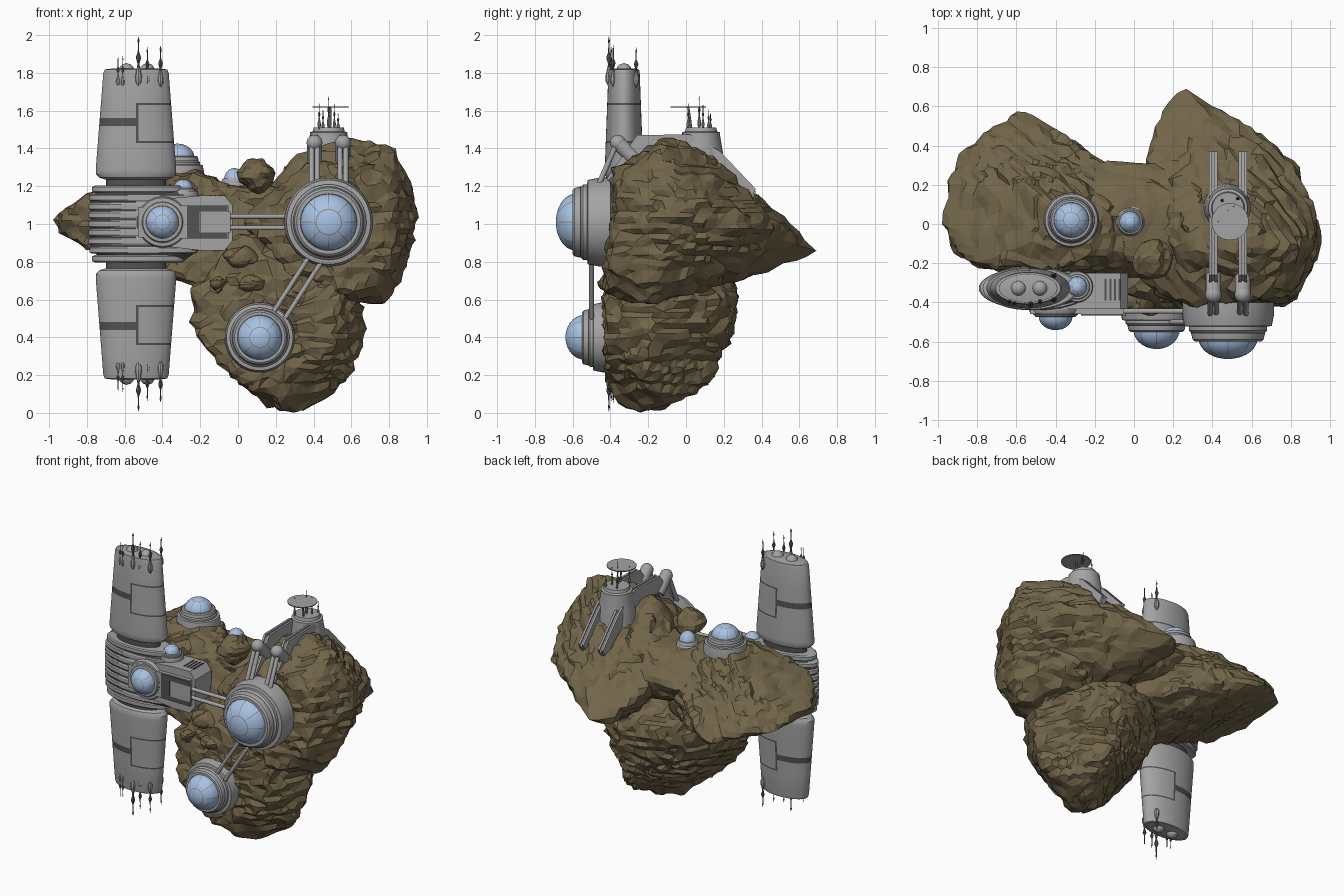
import bpy, bmesh, math, random
from mathutils import Vector, Matrix, noise
from mathutils.bvhtree import BVHTree

if "Cube" in bpy.data.objects:
    bpy.data.objects.remove(bpy.data.objects["Cube"])

random.seed(4)

def mat(name, r, g, b):
    m = bpy.data.materials.new(name)
    m.diffuse_color = (r, g, b, 1)
    m.use_nodes = True
    m.node_tree.nodes["Principled BSDF"].inputs["Base Color"].default_value = m.diffuse_color
    return m

ROCK = mat("brown_rock", .168, .13, .067)
GREY = mat("hull_grey", .37, .37, .37)
DARK = mat("dark_grey", .085, .085, .085)
MAST = mat("mast_grey", .12, .12, .12)
GLASS = mat("blue_glass", .39, .54, .78)
FRAME = mat("window_frame", .3, .26, .21)

def finish(name, bm, mats, smooth=True):
    bmesh.ops.remove_doubles(bm, verts=bm.verts, dist=1e-5)
    bmesh.ops.recalc_face_normals(bm, faces=bm.faces)
    me = bpy.data.meshes.new(name)
    bm.to_mesh(me)
    bm.free()
    for m in mats:
        me.materials.append(m)
    if smooth:
        me.shade_smooth()
        me.set_sharp_from_angle(angle=math.radians(32))
    ob = bpy.data.objects.new(name, me)
    bpy.context.collection.objects.link(ob)
    return ob

def lathe(name, prof, loc, mats, rule=None, angles=40, sx=1, sy=1, front=False, flip=False):
    """Turned part; front=True points it at -y, flip=True mirrors it about z = 1."""
    if isinstance(angles, int):
        angles = [2 * math.pi * k / angles for k in range(angles)]
    bm, n, rings = bmesh.new(), len(angles), []
    for r, z in prof:
        ring = []
        for a in angles:
            x, y = r * sx * math.cos(a), r * sy * math.sin(a)
            p = Vector(loc) + (Vector((x, -z, y)) if front else Vector((x, y, z)))
            if flip:
                p.z = 2 - p.z
            ring.append(bm.verts.new(p))
        rings.append(ring)
    for i in range(len(prof) - 1):
        for j in range(n):
            k = (j + 1) % n
            f = bm.faces.new((rings[i][j], rings[i][k], rings[i + 1][k], rings[i + 1][j]))
            f.material_index = rule(i, j) if rule else 0
    for end in (0, -1):
        if prof[end][0] > 0:
            bm.faces.new(rings[end])
    return finish(name, bm, mats)

def prism(name, pts, a, b, m, axis='y'):
    """Outline (x,z) pushed along y, or (y,z) pushed along x."""
    bm = bmesh.new()
    v = [[bm.verts.new((p, t, q) if axis == 'y' else (t, p, q)) for p, q in pts] for t in (a, b)]
    n = len(pts)
    for i in range(n):
        k = (i + 1) % n
        bm.faces.new((v[0][i], v[0][k], v[1][k], v[1][i]))
    bm.faces.new(v[0])
    bm.faces.new(v[1])
    return finish(name, bm, [m], False)

def box(name, x0, x1, y0, y1, z0, z1, m):
    return prism(name, [(x0, z0), (x1, z0), (x1, z1), (x0, z1)], y0, y1, m)

def tube(name, p, q, r, m):
    p, q = Vector(p), Vector(q)
    d = q - p
    bm = bmesh.new()
    mx = Matrix.Translation((p + q) / 2) @ d.to_track_quat('Z', 'Y').to_matrix().to_4x4()
    bmesh.ops.create_cone(bm, cap_ends=True, segments=16, radius1=r, radius2=r, depth=d.length, matrix=mx)
    return finish(name, bm, [m])

def rock(name, pts, sub=5, amp=1.0, ratio=.5):
    """Hull of a few points, resampled, softened and roughened into crags."""
    hull = bmesh.new()
    pts = [Vector(p) for p in pts]
    for p in pts:
        hull.verts.new(p)
    bmesh.ops.convex_hull(hull, input=hull.verts)
    tree = BVHTree.FromBMesh(hull)
    c = sum(pts, Vector()) / len(pts)
    bm = bmesh.new()
    bmesh.ops.create_icosphere(bm, subdivisions=sub, radius=1)
    for v in bm.verts:
        hit = tree.ray_cast(c, v.co.normalized())[0]
        v.co = hit if hit else c + v.co * .1
    hull.free()
    bmesh.ops.smooth_vert(bm, verts=bm.verts, factor=.5, use_axis_x=True, use_axis_y=True, use_axis_z=True)
    for v in bm.verts:
        p = v.co.copy()
        q = Vector((p.x + p.z * .6, p.y * .6 + p.x * .2, p.z * 1.7 - p.x * .6))
        d = noise.voronoi(q * 7)[0]
        saw = (q.z * 9 + 1.5 * noise.noise(q * 3)) % 1
        h = .02 * noise.noise(q * 4) + .03 * (d[1] - d[0]) + .018 * saw + .02 * noise.noise(q * 13) - .005
        v.co = p + (p - c).normalized() * h * amp
        v.co.z = max(v.co.z, .005)
    ob = finish(name, bm, [ROCK], False)
    mod = ob.modifiers.new("facets", 'DECIMATE')
    mod.ratio = ratio
    return ob

# Asteroid lobes and the saddle joining them
rock("asteroid_right_lobe", [
    (.3, -.42, 1.2), (.6, -.38, 1.3), (.82, -.37, 1.15), (.82, -.4, .8), (.6, -.43, .62), (.25, -.43, .75),
    (.35, -.1, 1.37), (.6, -.1, 1.45), (.82, -.12, 1.41), (.95, -.08, 1.06), (.91, -.1, .83), (.78, -.2, .58),
    (.45, -.15, .58), (.6, .1, 1.37), (.65, .43, 1.05), (.8, .31, 1.0), (.9, .12, 1.1), (.25, .72, .85),
    (.16, .67, .84), (.4, .59, .93), (.3, .3, .72), (.05, .33, 1.0), (.1, 0, 1.15), (.05, -.3, 1.0)])
rock("asteroid_left_lobe", [
    (-.955, .2, 1.0), (-.96, -.05, 1.05), (-.94, -.1, .95), (-.9, .37, .95), (-.75, .45, .98), (-.6, .59, .87),
    (-.5, .56, .88), (-.35, .44, .96), (-.2, .33, 1.03), (-.78, -.2, .87), (-.8, -.2, 1.15), (-.55, .2, 1.23),
    (-.5, -.23, 1.2), (-.3, 0, 1.32), (-.2, -.15, 1.27), (.1, .1, 1.1), (.1, -.2, 1.12),
    (-.2, -.3, .66), (.1, -.35, .6), (.05, .1, .75), (-.4, -.2, .76)])
rock("asteroid_saddle", [
    (-.35, -.15, 1.2), (-.35, .2, 1.15), (-.2, .32, 1.04), (.25, .32, 1.04), (.3, .1, 1.2), (.3, -.2, 1.2),
    (-.05, -.2, 1.15), (-.2, -.2, .85), (.3, -.2, .8), (.25, .2, .85), (-.1, .2, .9)], 4, .7)
rock("asteroid_bottom_lobe", [
    (-.23, -.36, .62), (-.25, -.3, .47), (-.17, -.41, .33), (0, -.42, .17), (.2, -.4, .08), (.31, -.25, 0),
    (.15, -.2, .05), (.41, -.1, .03), (.35, .1, .12), (.6, -.2, .21), (.67, -.2, .4), (.65, -.15, .6),
    (.5, -.42, .35), (.55, -.42, .65), (.3, .22, .35), (.3, .28, .65), (.1, .25, .65), (.5, .2, .6),
    (-.1, .1, .5), (-.15, 0, .8), (.1, -.42, .8), (.4, .1, .9), (0, -.35, .95)])

# Loose boulders
for k, (x, y, z, a, b, c) in enumerate([(.09, -.18, 1.25, .1, .11, .1), (-.1, -.41, .68, .04, .04, .04),
                                        (.07, -.41, .68, .08, .05, .05), (.02, -.38, .82, .12, .07, .06)]):
    pts = []
    for _ in range(30):
        d = Vector((random.gauss(0, 1), random.gauss(0, 1), random.gauss(0, 1))).normalized()
        pts.append((x + d.x * a, y + d.y * b, z + d.z * c))
    rock("boulder_%d" % k, pts, 3, .7, .8)

# Glass domes with ribs and a ring, on stepped collars
RIBS = [2 * math.pi * k / 8 + o for k in range(8) for o in (-.022, .022, .26, .52)]

def glass(name, loc, r, h, front):
    el = [math.radians(e) for e in (0, 12, 25, 38, 50, 62, 64.5, 72, 81, 90)]
    lathe(name, [(r * math.cos(e), h * math.sin(e)) for e in el], loc, [GLASS, FRAME],
          lambda i, j: 1 if i == 5 or (i < 5 and j % 4 == 0) else 0, RIBS, front=front)

STEPS = [(1, 0), (1, .3), (.95, .6), (.85, .62), (.85, .72), (.8, .78), (.8, .8), (.77, .95), (.72, 1), (.64, 1), (.62, .9)]
for name, x, y, z, r, dep, gh, front in [
        ("large_front", .48, -.4, 1.01, .235, .2, .105, True),
        ("lower_front", .115, -.4, .4, .185, .15, .1, True),
        ("station_front", -.4, -.43, 1.01, .135, .045, .07, True),
        ("large_top", -.32, .02, 1.24, .14, .12, .075, False),
        ("small_top", -.02, .01, 1.13, .085, .11, .065, False),
        ("station_top", -.29, -.32, 1.15, .08, .04, .05, False)]:
    lathe(name + "_collar", [(a * r, b * dep) for a, b in STEPS], (x, y, z), [GREY, DARK],
          lambda i, j: 1 if i == 5 else 0, 48, front=front)
    ax = Vector((0, -1, 0)) if front else Vector((0, 0, 1))
    glass(name + "_glass", Vector((x, y, z)) + ax * dep * .92, r * .64, gh, front)

# Spindle-shaped aerials with a grey pod at the foot
def mast(name, x, y, z, h, w, flip=False):
    prof = [(0, 0), (.9, .12), (1, .22), (.4, .4), (.25, .45), (.75, .58), (.2, .68), (.18, .85), (.3, .9), (.12, .93), (0, 1)]
    lathe(name, [(r * w, t * h) for r, t in prof], (x, y, z), [MAST, GREY],
          lambda i, j: 1 if i < 3 else 0, angles=8, flip=flip)

# Twin towers, upper and lower halves mirrored
TX, TY = -.54, -.328
TZ = [1.29, 1.43, 1.44, 1.52, 1.56, 1.63, 1.64, 1.8]
tower = [(.16, 1.17), (.16, 1.235), (.195, 1.245), (.212, 1.265)]
tower += [(.213 - .04 * (z - 1.29) / .51, z) for z in TZ] + [(.165, 1.818), (.15, 1.82), (.146, 1.82), (.125, 1.824)]

def tower_paint(i, j):
    if i in (0, 13):
        return 1
    right = j < 24 or j >= 72
    if not right:
        return 1 if i == 7 else 0
    return 1 if i in (5, 9) or (5 <= i <= 9 and j in (23, 72)) else 0

for flip in (False, True):
    tag = "lower" if flip else "upper"
    lathe(tag + "_tower", tower, (TX, TY, 0), [GREY, DARK], tower_paint, 96, 1, .48, flip=flip)
    for x in (-.59, -.48):
        lathe(tag + "_tower_cap", [(.04, 0), (.036, .02), (.022, .035), (0, .042)],
              (x, TY, 1.81), [GREY], angles=20, flip=flip)
    for x, y, h, w in [(-.527, -.408, .28, .019), (-.48, -.396, .22, .015), (-.41, -.385, .23, .016),
                       (-.41, -.264, .22, .016), (-.635, -.395, .17, .011), (-.61, -.402, .17, .011)]:
        mast(tag + "_tower_aerial", x, y, 1.72, h, w, flip)

# Finned hub between the towers
for k in range(9):
    z = 1 + (k - 4) * .046
    t = ((k - 4) / 4) ** 4
    hw, cx = .305 - .06 * t, -.487 - .04 * t
    lathe("hub_fin", [(hw - .012, -.019), (hw, -.012), (hw, .012), (hw - .012, .019)], (cx, TY, z), [GREY],
          angles=64, sy=.112 / hw)
lathe("hub_core", [(.2, .8), (.285, .86), (.285, 1.14), (.2, 1.2)], (-.495, TY, 0), [DARK], angles=64, sy=.37)

# Docking module on the hub
prism("docking_module", [(-.54, .9), (-.2, .86), (-.07, .86), (-.03, .91), (-.03, 1.1), (-.07, 1.15), (-.2, 1.15), (-.54, 1.12)],
      -.435, -.25, GREY)
prism("docking_module_front", [(-.53, .93), (-.2, .92), (-.05, .92), (-.05, 1.1), (-.2, 1.1), (-.53, 1.09)], -.46, -.43, GREY)
for z in (.925, 1.06):
    box("dark_strip", -.27, -.055, -.466, -.459, z, z + .035, DARK)
box("dark_strip_end", -.27, -.205, -.466, -.459, .955, 1.065, DARK)
box("side_panel", -.2, -.04, -.468, -.459, .955, 1.065, GREY)
for k in range(4):
    box("roof_slot", -.15 + k * .024, -.14 + k * .024, -.39, -.28, 1.148, 1.154, DARK)

# Connecting tubes
for z in (.98, 1.04):
    tube("cross_tube", (-.06, -.445, z), (.28, -.445, z), .013, GREY)
for o in (-.03, .03):
    tube("diagonal_tube", (.42 + o, -.5, .83 - o * .6), (.22 + o, -.5, .52 - o * .6), .013, GREY)

# Summit turret with dish and aerials
lathe("turret", [(.13, 1.2), (.115, 1.38), (.1, 1.47), (.1, 1.485), (.085, 1.49), (.08, 1.51)], (.48, .08, 0), [GREY], angles=40)
lathe("dish", [(.095, 1.617), (.095, 1.623)], (.49, .012, 0), [GREY, MAST], lambda i, j: 1, angles=32)
tube("dish_stem", (.49, .03, 1.49), (.49, .012, 1.62), .006, MAST)
for x, y, h, w in [(.48, .07, .18, .01), (.43, .012, .14, .009), (.53, .13, .09, .009), (.51, .09, .14, .008), (.45, .12, .11, .008)]:
    mast("turret_aerial", x, y, 1.5, h, w)

# Paired rails over the summit with rounded front arms
RAIL = [(-.42, 1.24), (-.26, 1.47), (.02, 1.475), (.18, 1.385), (.37, 1.185), (.34, 1.13), (.14, 1.28), (0, 1.36), (-.24, 1.36), (-.36, 1.18)]
for x in (.405, .555):
    for o in (-.014, .014):
        prism("summit_rail", RAIL, x + o - .007, x + o + .007, GREY, 'x')
    prism("summit_rail_core", [(y, z - .015) for y, z in RAIL], x - .008, x + .008, GREY, 'x')
    lathe("arm_joint", [(.042 * math.cos(math.radians(e)), .042 * math.sin(math.radians(e))) for e in range(-90, 91, 15)],
          (x, -.36, 1.43), [GREY], angles=24)
    tube("arm_barrel", (x, -.36, 1.43), (x, -.27, 1.34), .04, GREY)
    for o in (-.015, .015):
        tube("front_arm", (x + o, -.37, 1.42), (x + o, -.47, 1.19), .014, GREY)
